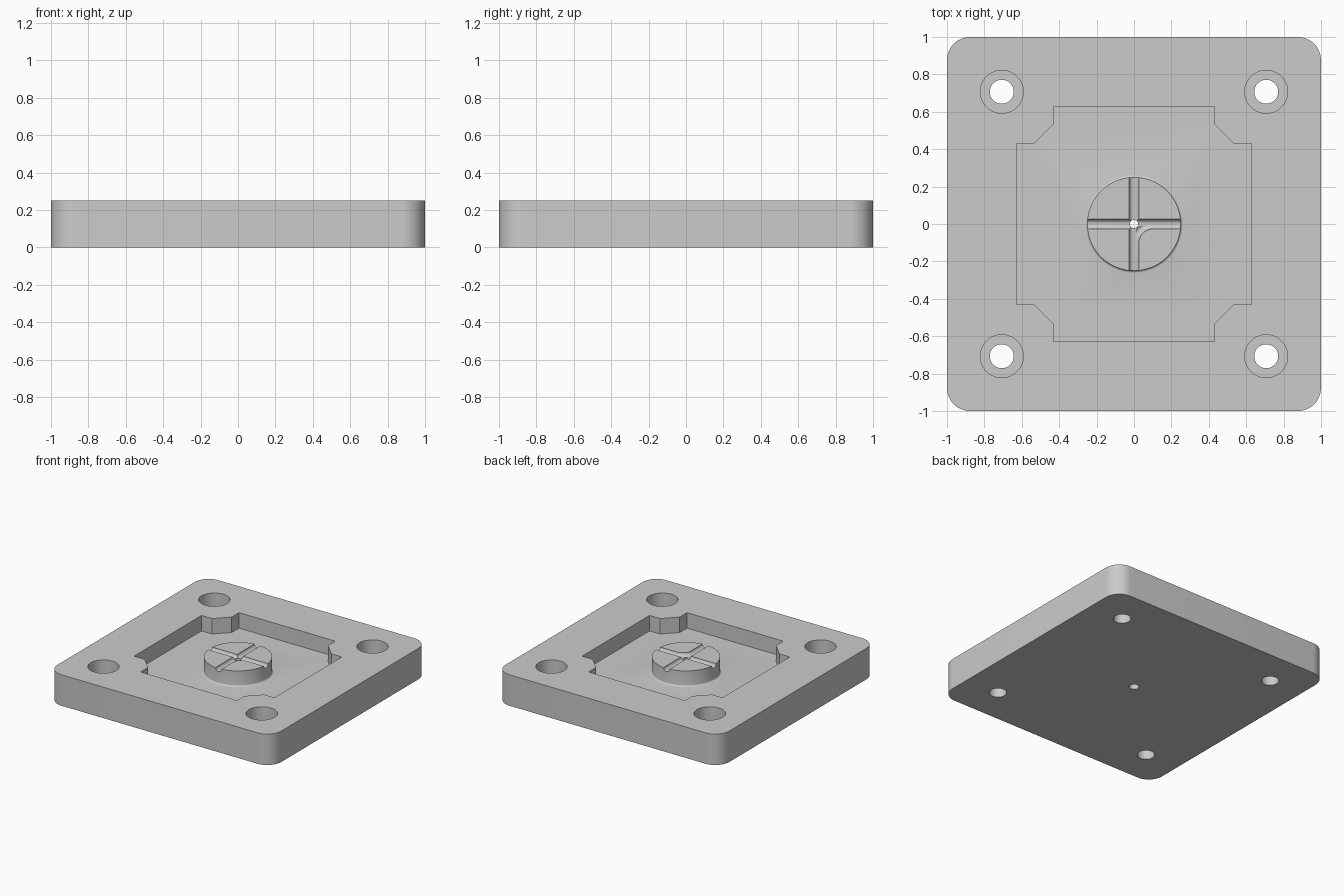
import bpy, bmesh, math
from mathutils import Vector

cube = bpy.data.objects.get("Cube")
if cube:
    bpy.data.objects.remove(cube, do_unlink=True)

grey = bpy.data.materials.new("machined_grey")
grey.use_nodes = True
colour = (0.6, 0.6, 0.6, 1)
grey.diffuse_color = colour
grey.node_tree.nodes["Principled BSDF"].inputs["Base Color"].default_value = colour

HEIGHT, FLOOR = 0.25, 0.125
GROOVE = 0.026


def loft(name, rings):
    """Closed solid through a list of matching point rings."""
    bm = bmesh.new()
    loops = [[bm.verts.new(p) for p in ring] for ring in rings]
    n = len(loops[0])
    for a, b in zip(loops, loops[1:]):
        for i in range(n):
            j = (i + 1) % n
            bm.faces.new((a[i], a[j], b[j], b[i]))
    bm.faces.new(loops[0])
    bm.faces.new(loops[-1])
    bmesh.ops.recalc_face_normals(bm, faces=bm.faces)
    mesh = bpy.data.meshes.new(name)
    bm.to_mesh(mesh)
    bm.free()
    mesh.materials.append(grey)
    obj = bpy.data.objects.new(name, mesh)
    bpy.context.collection.objects.link(obj)
    return obj


def prism(name, outline, z0, z1):
    return loft(name, [[(x, y, z) for x, y in outline] for z in (z0, z1)])


def lathe(name, profile, x=0, y=0, n=64):
    """Round solid from (radius, height) pairs."""
    turns = [2 * math.pi * i / n for i in range(n)]
    return loft(name, [[(x + r * math.cos(a), y + r * math.sin(a), z) for a in turns]
                       for r, z in profile])


def tube(name, centres, tangents, radius, n=32):
    """Round bar following a flat path at the top height."""
    up = Vector((0, 0, 1))
    rings = []
    for c, t in zip(centres, tangents):
        side = up.cross(Vector(t))
        rings.append([Vector(c) + radius * (side * math.cos(a) + up * math.sin(a))
                      for a in (2 * math.pi * i / n for i in range(n))])
    return loft(name, rings)


def combine(target, tool, operation="DIFFERENCE"):
    tool.hide_render = True
    mod = target.modifiers.new(tool.name, "BOOLEAN")
    mod.operation, mod.object, mod.solver = operation, tool, "EXACT"
    bpy.ops.object.select_all(action="DESELECT")
    bpy.context.view_layer.objects.active = target
    target.select_set(True)
    bpy.ops.object.modifier_apply(modifier=mod.name)
    bpy.data.objects.remove(tool, do_unlink=True)


# Plate with rounded vertical corners
R = 0.125
outline = []
for k in range(4):
    mid = math.radians(45 + 90 * k)
    cx, cy = math.copysign(1 - R, math.cos(mid)), math.copysign(1 - R, math.sin(mid))
    for i in range(13):
        a = math.radians(90 * k + 7.5 * i)
        outline.append((cx + R * math.cos(a), cy + R * math.sin(a)))
plate = prism("mould_plate", outline, 0, HEIGHT)

# Square pocket with stepped, chamfered corners
corner = [(0.627, 0.43), (0.533, 0.43), (0.43, 0.533), (0.43, 0.627)]
pocket = []
for k in range(4):
    for x, y in corner:
        for _ in range(k):
            x, y = -y, x
        pocket.append((x, y))
combine(plate, prism("pocket_cutter", pocket, FLOOR, HEIGHT + 0.1))

# Central boss with a small fillet at its foot
foot = [(0.262 - 0.012 * math.sin(a), FLOOR + 0.012 * (1 - math.cos(a)))
        for a in (math.radians(18 * i) for i in range(6))]
combine(plate, lathe("boss", [(0.262, FLOOR - 0.03)] + foot + [(0.25, HEIGHT)], n=96), "UNION")

# Counterbored bolt holes
for sx in (-1, 1):
    for sy in (-1, 1):
        combine(plate, lathe("bolt_hole_cutter",
                             [(0.064, -0.1), (0.064, FLOOR), (0.115, FLOOR), (0.115, HEIGHT + 0.1)],
                             0.707 * sx, 0.707 * sy, 48))

# Crossed runner grooves on the boss
for d in (Vector((1, 0, 0)), Vector((0, 1, 0))):
    top = Vector((0, 0, HEIGHT))
    combine(plate, tube("groove_cutter", [top - 0.3 * d, top + 0.3 * d], [d, d], GROOVE))

# Curved groove joining two arms of the cross
bend = 0.105
angles = [math.radians(90 + 7.5 * i) for i in range(13)]
combine(plate, tube("bend_cutter",
                    [(bend + bend * math.cos(a), -bend + bend * math.sin(a), HEIGHT) for a in angles],
                    [(-math.sin(a), math.cos(a), 0) for a in angles], GROOVE - 0.0006))

# Tapered feed hole through the centre
combine(plate, lathe("feed_hole_cutter",
                     [(0.038, -0.05), (0.036, 0), (0.022, HEIGHT - 0.04), (0.022, HEIGHT + 0.1)], n=32))

bpy.ops.object.shade_smooth_by_angle(angle=math.radians(30))
